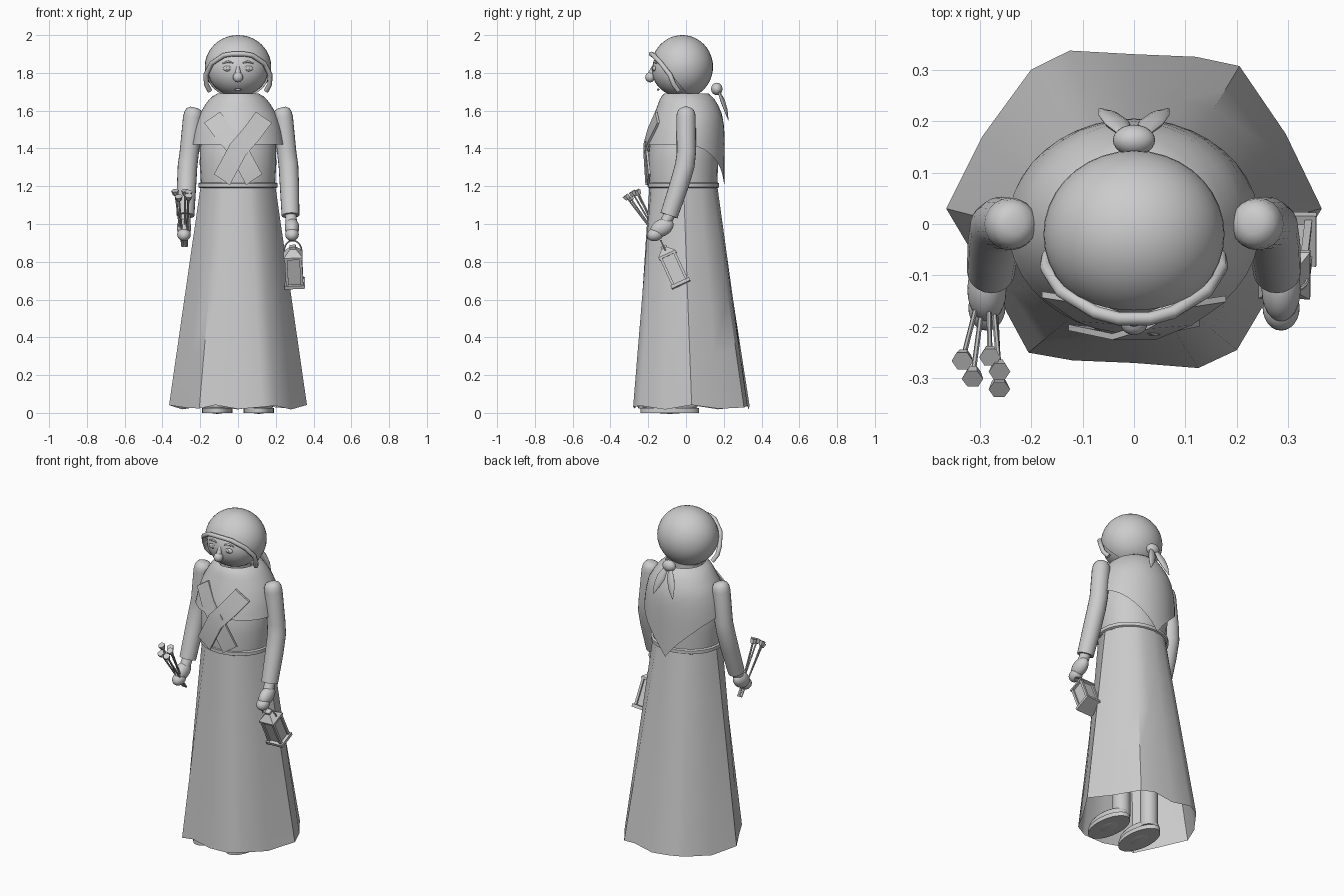
import bpy, bmesh, math
from mathutils import Vector, Matrix

if "Cube" in bpy.data.objects:
    bpy.data.objects.remove(bpy.data.objects["Cube"])

mat = bpy.data.materials.new("clay_grey")
mat.diffuse_color = (0.6, 0.6, 0.6, 1)
mat.use_nodes = True
mat.node_tree.nodes["Principled BSDF"].inputs["Base Color"].default_value = mat.diffuse_color
TAU = 2 * math.pi


def finish(name, bm, smooth=40):
    bmesh.ops.recalc_face_normals(bm, faces=bm.faces)
    me = bpy.data.meshes.new(name)
    bm.to_mesh(me)
    bm.free()
    ob = bpy.data.objects.new(name, me)
    bpy.context.collection.objects.link(ob)
    me.materials.append(mat)
    if smooth:
        bpy.ops.object.select_all(action='DESELECT')
        ob.select_set(True)
        bpy.context.view_layer.objects.active = ob
        bpy.ops.object.shade_smooth_by_angle(angle=math.radians(smooth))
    return ob


def loft(name, rings, caps=(False, False), smooth=40):
    bm = bmesh.new()
    vs = [[bm.verts.new(p) for p in r] for r in rings]
    n = len(vs[0])
    for a, b in zip(vs, vs[1:]):
        for i in range(n):
            j = (i + 1) % n
            bm.faces.new((a[i], a[j], b[j], b[i]))
    for ring, cap in zip((vs[0], vs[-1]), caps):
        if cap:
            bm.faces.new(ring)
    return finish(name, bm, smooth)


def ellipse(rx, y0, y1, z, n=28):
    cy, ry = (y0 + y1) / 2, (y1 - y0) / 2
    return [(rx * math.cos(TAU * i / n), cy + ry * math.sin(TAU * i / n), z) for i in range(n)]


def ellipsoid(name, loc, rad, tilt=0, u=24, v=14):
    bm = bmesh.new()
    m = Matrix.Translation(loc) @ Matrix.Rotation(tilt, 4, 'X') @ Matrix.Diagonal((*rad, 1))
    bmesh.ops.create_uvsphere(bm, u_segments=u, v_segments=v, radius=1, matrix=m)
    return finish(name, bm, 60)


def tube(name, pts, radii, n=12, flat=1.0, smooth=50):
    # round or flattened tube through points
    pts = [Vector(p) for p in pts]
    rings = []
    for i, p in enumerate(pts):
        d = (pts[min(i + 1, len(pts) - 1)] - pts[max(i - 1, 0)]).normalized()
        ref = Vector((0, 1, 0)) if abs(d.y) < 0.9 else Vector((0, 0, 1))
        a = d.cross(ref).normalized()
        b = d.cross(a)
        r = radii[i] if isinstance(radii, (list, tuple)) else radii
        rings.append([p + a * r * math.cos(TAU * k / n) + b * r * flat * math.sin(TAU * k / n)
                      for k in range(n)])
    return loft(name, rings, (True, True), smooth)


def box(name, m, center, size):
    bm = bmesh.new()
    bmesh.ops.create_cube(bm, size=1, matrix=m @ Matrix.Translation(center) @ Matrix.Diagonal((*size, 1)))
    return finish(name, bm, 0)


def interp(x, table):
    for (a, *p), (b, *q) in zip(table, table[1:]):
        if x >= b:
            t = min(max((x - a) / (b - a), 0), 1)
            return [u + (v - u) * t for u, v in zip(p, q)]
    return table[-1][1:]


# skirt: uneven hem tapering to an oval waist
hem = [(.365, .03), (.295, .175), (.205, .307), (.12, .325), (0, .33), (-.125, .337), (-.2, .3),
       (-.295, .17), (-.365, .03), (-.27, -.13), (-.205, -.25), (-.12, -.265), (0, -.27),
       (.125, -.28), (.2, -.245), (.28, -.11)]
rings = []
for t in (0, .25, .5, .75, 1):
    ring = []
    for i, (x, y) in enumerate(hem):
        a = math.atan2((y - .028) / .305, x / .36)
        wx, wy = .198 * math.cos(a), -.014 + .18 * math.sin(a)
        z = (.03 + .012 * math.cos(i * 2.3)) * (1 - t) + 1.2 * t
        ring.append((x + (wx - x) * t, y + (wy - y) * t, z))
    rings.append(ring)
loft("skirt", rings, smooth=35)

# bodice, waistband, neck
loft("bodice", [ellipse(.195, -.195, .165, 1.19), ellipse(.203, -.205, .17, 1.32),
                ellipse(.2, -.19, .17, 1.45), ellipse(.13, -.13, .12, 1.62)], (True, True))
loft("waistband", [ellipse(.2, -.193, .165, 1.19), ellipse(.21, -.203, .175, 1.195),
                   ellipse(.21, -.203, .175, 1.215), ellipse(.2, -.193, .165, 1.22)])
loft("neck", [ellipse(.08, -.09, .07, 1.58), ellipse(.08, -.09, .07, 1.75)], (True, True))

# shawl with a pointed back
profile = [(1.69, .11, -.115, .12), (1.67, .145, -.135, .145), (1.63, .175, -.15, .17),
           (1.57, .21, -.172, .195), (1.5, .232, -.195, .203), (1.42, .245, -.213, .205),
           (1.17, .25, -.22, .202)]
rings = []
n = 40
for k in range(11):
    ring = []
    for i in range(n):
        c, s = math.cos(TAU * i / n), math.sin(TAU * i / n)
        low = 1.42 if s < 0 else 1.17 + .25 * abs(c) ** .85
        z = 1.69 + (low - 1.69) * (k / 10) ** 1.3
        rx, y0, y1 = interp(z, profile)
        ring.append((rx * c, (y0 + y1) / 2 + (y1 - y0) / 2 * s, z))
    rings.append(ring)
loft("shawl", rings, smooth=50)

# crossed shawl ends on the chest
for side in (-1, 1):
    path = [(-.137, -.165, 1.565), (-.07, -.2, 1.475), (0, -.222, 1.395), (.085, -.212, 1.235)]
    across = Vector((.042, 0, .029))
    rings = []
    for p in path:
        p = Vector(p) + Vector((0, .004 * side, 0))
        ring = [p - across, p + across, p + across + Vector((0, .012, 0)), p - across + Vector((0, .012, 0))]
        rings.append([(v.x * side, v.y + .018 * (abs(v.x) / .18) ** 2, v.z) for v in ring])
    loft("shawl_cross", rings, (True, True), 30)

# face
ellipsoid("face", (0, -.03, 1.815), (.16, .15, .14), u=32, v=20)
ellipsoid("nose_tip", (0, -.19, 1.777), (.027, .026, .027))
tube("nose_bridge", [(0, -.172, 1.835), (0, -.19, 1.78)], [.008, .02])
ellipsoid("mouth", (0, -.147, 1.712), (.018, .007, .006), u=12, v=8)
for s in (-1, 1):
    ellipsoid("eye", (s * .053, -.167, 1.823), (.027, .011, .015), u=16, v=10)
    ellipsoid("pupil", (s * .053, -.176, 1.823), (.009, .006, .009), u=12, v=8)
    tube("eyebrow", [(s * .025, -.172, 1.853), (s * .053, -.167, 1.86), (s * .082, -.157, 1.85)],
         [.003, .006, .003], 8)

# kerchief: egg shape cut open around the face
bm = bmesh.new()
bmesh.ops.create_uvsphere(bm, u_segments=36, v_segments=24, radius=1,
                          matrix=Matrix.Translation((0, -.02, 1.832)) @ Matrix.Diagonal((.176, .163, .168, 1)))
bmesh.ops.bisect_plane(bm, geom=bm.verts[:] + bm.edges[:] + bm.faces[:], plane_co=(0, -.085, 1.8),
                       plane_no=(0, .12, .097), clear_inner=True)
finish("kerchief", bm, 60)
half = [(.15, -.04, 1.705), (.168, -.065, 1.74), (.17, -.085, 1.79), (.14, -.132, 1.85),
        (.075, -.172, 1.893), (.03, -.184, 1.9)]
tube("kerchief_rim", half + [(-x, y, z) for x, y, z in reversed(half)], .013, 8)
ellipsoid("kerchief_knot", (0, .163, 1.715), (.041, .03, .033))
for s in (-1, 1):
    tube("kerchief_tail", [(s * .012, .17, 1.71), (s * .032, .195, 1.65), (s * .05, .212, 1.6), (s * .066, .224, 1.55)],
         [.012, .026, .02, .003], 10, .45)

# arms, hands, legs and shoes
for s in (-1, 1):
    tube("arm", [(s * .232, 0, 1.617), (s * .234, 0, 1.608), (s * .236, 0, 1.59), (s * .24, 0, 1.565),
                 (s * .258, .002, 1.38), (s * .267, -.006, 1.31), (s * .272, -.035, 1.21), (s * .278, -.09, 1.045)],
         [.02, .038, .048, .051, .051, .052, .051, .047], 20)
    tube("wrist", [(s * .279, -.08, 1.06), (s * .283, -.12, .99)], .03)
    ellipsoid("palm", (s * .286, -.128, .98), (.038, .066, .045), .5)
    ellipsoid("fingers", (s * .286, -.163, .945), (.036, .045, .035), .3)
    tube("leg", [(s * .1, .01, .03), (s * .1, .01, .5)], .05, 16)
    ellipsoid("shoe", (s * .11, -.085, .04), (.075, .148, .045))
    loft("sole", [[(x + s * .11, y, z) for x, y, z in ellipse(.08, -.24, .07, h)] for h in (0, .025)],
         (True, True))

# flower bunch
heads = [(-.332, -.26, 1.165), (-.313, -.293, 1.135), (-.28, -.253, 1.165),
         (-.262, -.28, 1.16), (-.262, -.313, 1.14)]
for i, h in enumerate(heads):
    h = Vector(h)
    foot = Vector((-.295 + .006 * i, -.115, .88))
    d = (h - foot).normalized()
    tube("flower_stem", [foot, h], .005, 6)
    tube("flower_head", [h - d * .012, h + d * .014], [.014, .021], 6, smooth=0)

# lantern, hanging at a tilt
m = Matrix.Translation((.292, -.1, .84)) @ Matrix.Rotation(.43, 4, 'X') @ Matrix.Rotation(-.05, 4, 'Y')
box("lantern_glass", m, (0, 0, -.085), (.072, .072, .15))
for x in (-1, 1):
    for y in (-1, 1):
        box("lantern_post", m, (x * .039, y * .039, -.085), (.014, .014, .16))
box("lantern_base", m, (0, 0, -.17), (.108, .108, .018))
box("lantern_top", m, (0, 0, -.006), (.1, .1, .012))
square = [(-1, -1), (1, -1), (1, 1), (-1, 1)]
loft("lantern_roof", [[m @ Vector((x * r, y * r, z)) for x, y in square] for r, z in ((.05, 0), (.016, .035), (.016, .048))],
     (True, True), 0)
tube("lantern_handle", [m @ Vector((.046 * math.cos(a), 0, .02 + .06 * math.sin(a)))
                        for a in [math.pi * k / 10 for k in range(11)]], .004, 6)
